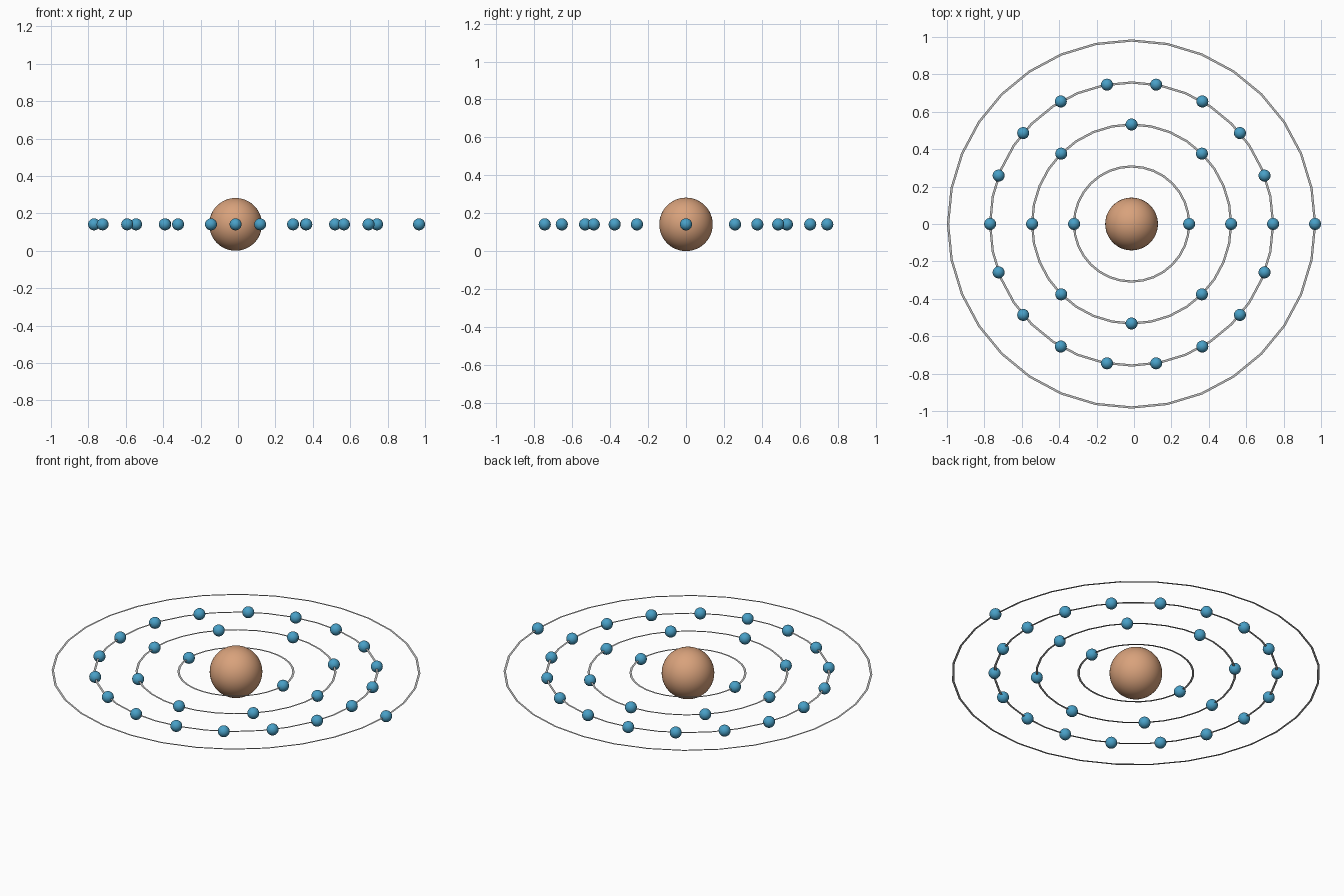
import bpy
import bmesh
from math import cos, sin, tau

cube = bpy.data.objects.get("Cube")
if cube:
    bpy.data.objects.remove(cube, do_unlink=True)

CENTRE_X = -0.013
HEIGHT = 0.141            # nucleus radius, so it rests on the ground
ELECTRON_RADIUS = 0.032
RING_HALF_WIDTH = 0.006
RING_SIDES = 32
OUTER_RADIUS = 0.981
SHELL_GAP = 0.2245
SHELLS = [2, 8, 18, 1]    # electrons per shell, inside to outside


def material(name, colour):
    mat = bpy.data.materials.new(name)
    mat.use_nodes = True
    mat.diffuse_color = (*colour, 1)
    bsdf = mat.node_tree.nodes["Principled BSDF"]
    bsdf.inputs["Base Color"].default_value = (*colour, 1)
    return mat


def add_object(name, mesh, location):
    obj = bpy.data.objects.new(name, mesh)
    obj.location = location
    bpy.context.collection.objects.link(obj)
    return obj


def sphere_mesh(name, radius, segments, mat):
    bm = bmesh.new()
    bmesh.ops.create_uvsphere(bm, u_segments=segments,
                              v_segments=segments // 2, radius=radius)
    for face in bm.faces:
        face.smooth = True
    mesh = bpy.data.meshes.new(name)
    bm.to_mesh(mesh)
    bm.free()
    mesh.materials.append(mat)
    return mesh


def flat_ring_mesh(name, radius, mat):
    bm = bmesh.new()
    inner, outer = [
        [bm.verts.new((r * cos(tau * i / RING_SIDES), r * sin(tau * i / RING_SIDES), 0))
         for i in range(RING_SIDES)]
        for r in (radius - RING_HALF_WIDTH, radius + RING_HALF_WIDTH)]
    for i in range(RING_SIDES):
        j = (i + 1) % RING_SIDES
        bm.faces.new((inner[i], outer[i], outer[j], inner[j]))
    mesh = bpy.data.meshes.new(name)
    bm.to_mesh(mesh)
    bm.free()
    mesh.materials.append(mat)
    return mesh


copper = material("copper orange", (0.69, 0.36, 0.20))
blue = material("electron blue", (0.065, 0.35, 0.57))
grey = material("orbit grey", (0.5, 0.5, 0.5))

# Nucleus
centre = (CENTRE_X, 0, HEIGHT)
add_object("nucleus", sphere_mesh("nucleus", HEIGHT, 48, copper), centre)

# Orbits, each with its evenly spaced electrons
electron = sphere_mesh("electron", ELECTRON_RADIUS, 24, blue)
for shell, count in enumerate(SHELLS):
    radius = OUTER_RADIUS - SHELL_GAP * (len(SHELLS) - 1 - shell)
    name = f"orbit_{shell + 1}"
    add_object(name, flat_ring_mesh(name, radius, grey), centre)
    for k in range(count):
        a = tau * k / count
        add_object(f"electron_{shell + 1}_{k + 1}", electron,
                   (CENTRE_X + radius * cos(a), radius * sin(a), HEIGHT))
